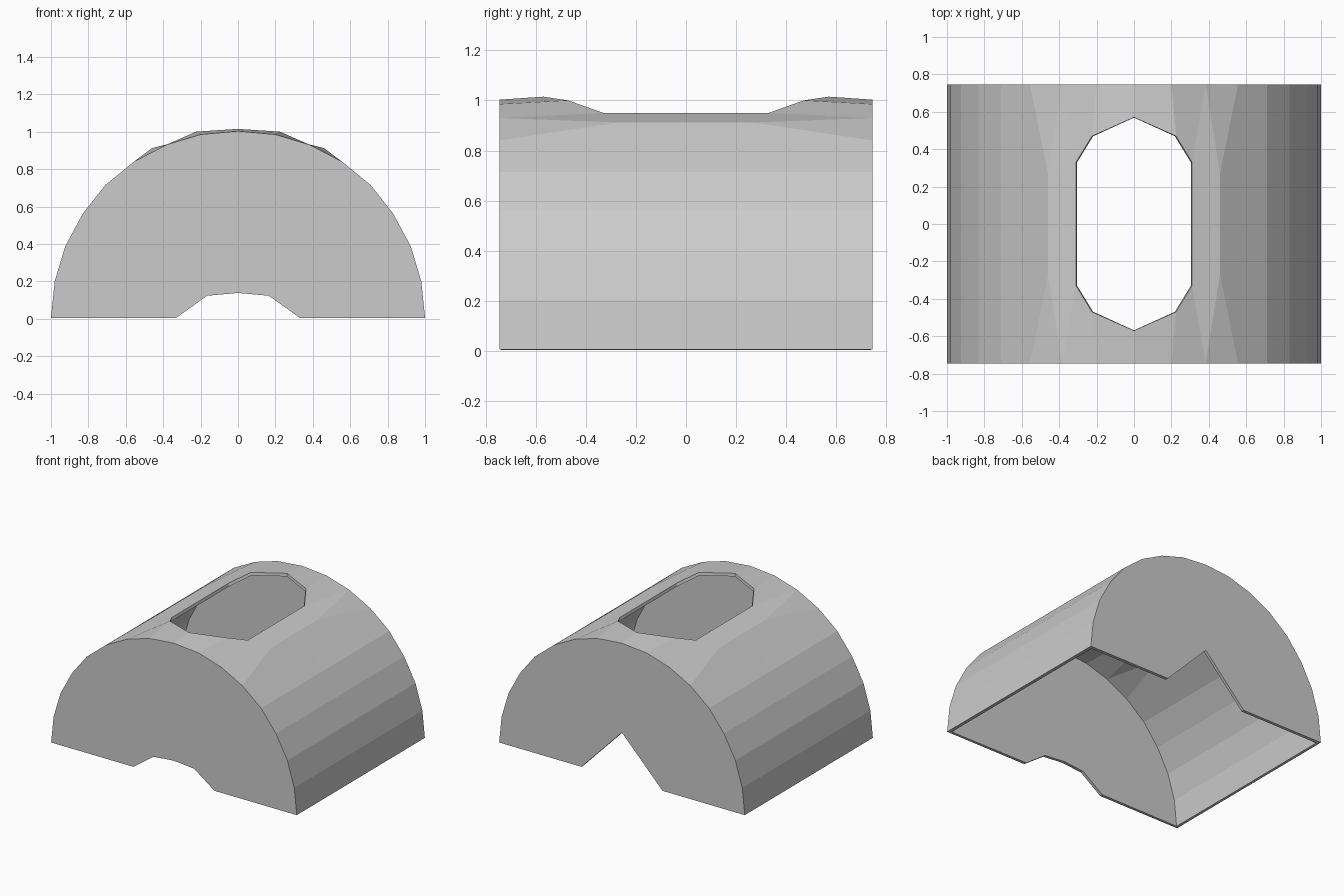
import bpy, bmesh

if "Cube" in bpy.data.objects:
    bpy.data.objects.remove(bpy.data.objects["Cube"])

Y = 0.745      # half length
BASE = 0.005   # outer wall foot

# side wall profile, then the upper arch profile at the two ends
SIDE = [(1.0, BASE), (0.98, 0.2), (0.924, 0.387), (0.831, 0.56), (0.71, 0.714)]
CROWN = [(0.556, 0.84), (0.383, 0.93), (0.2, 0.985)]
PEAK = (0, 1.003)

bm = bmesh.new()


def face(points, sx=1, sy=1):
    bm.faces.new([bm.verts.new((x * sx, y * sy, z)) for x, y, z in points])


# quarter of the arched shell, repeated four times
end = [(x, Y, z) for x, z in SIDE + CROWN + [PEAK]]
shoulder = (0.46, 0.27, 0.912)
hole_side = (0.31, 0.33, 0.95)
hole_corner = (0.225, 0.47, 1.0)
hole_tip = (0, 0.57, 1.015)


def mid(p):
    return (p[0], 0, p[2])


for sx in (1, -1):
    for sy in (1, -1):
        for a, b in zip(end[:4], end[1:5]):
            face([a, b, mid(b), mid(a)], sx, sy)
        face([end[4], end[5], shoulder, mid(shoulder), mid(end[4])], sx, sy)
        face([end[5], end[6], shoulder], sx, sy)
        face([end[6], hole_side, shoulder], sx, sy)
        face([end[6], end[7], hole_corner, hole_side], sx, sy)
        face([end[7], end[8], hole_tip, hole_corner], sx, sy)
        face([shoulder, hole_side, mid(hole_side), mid(shoulder)], sx, sy)

# end walls: low rounded notch in front, pointed notch at the back
notches = {-1: [(0.33, BASE), (0.165, 0.123), (0, 0.138)],
           1: [(0.33, BASE), (0, 0.345)]}
for sy, notch in notches.items():
    half = SIDE + CROWN
    arch = half + [PEAK] + [(-x, z) for x, z in reversed(half)]
    cut = [(-x, z) for x, z in notch] + list(reversed(notch[:-1]))
    face([(x, Y * sy, z) for x, z in arch + cut])

bmesh.ops.remove_doubles(bm, verts=bm.verts, dist=0.0005)
bmesh.ops.recalc_face_normals(bm, faces=bm.faces)

mesh = bpy.data.meshes.new("arched_shell")
bm.to_mesh(mesh)
bm.free()
shell = bpy.data.objects.new("arched_shell", mesh)
bpy.context.collection.objects.link(shell)

# thin wall, grown inwards
wall = shell.modifiers.new("wall", 'SOLIDIFY')
wall.thickness = 0.022
wall.offset = -1
wall.use_even_offset = True
